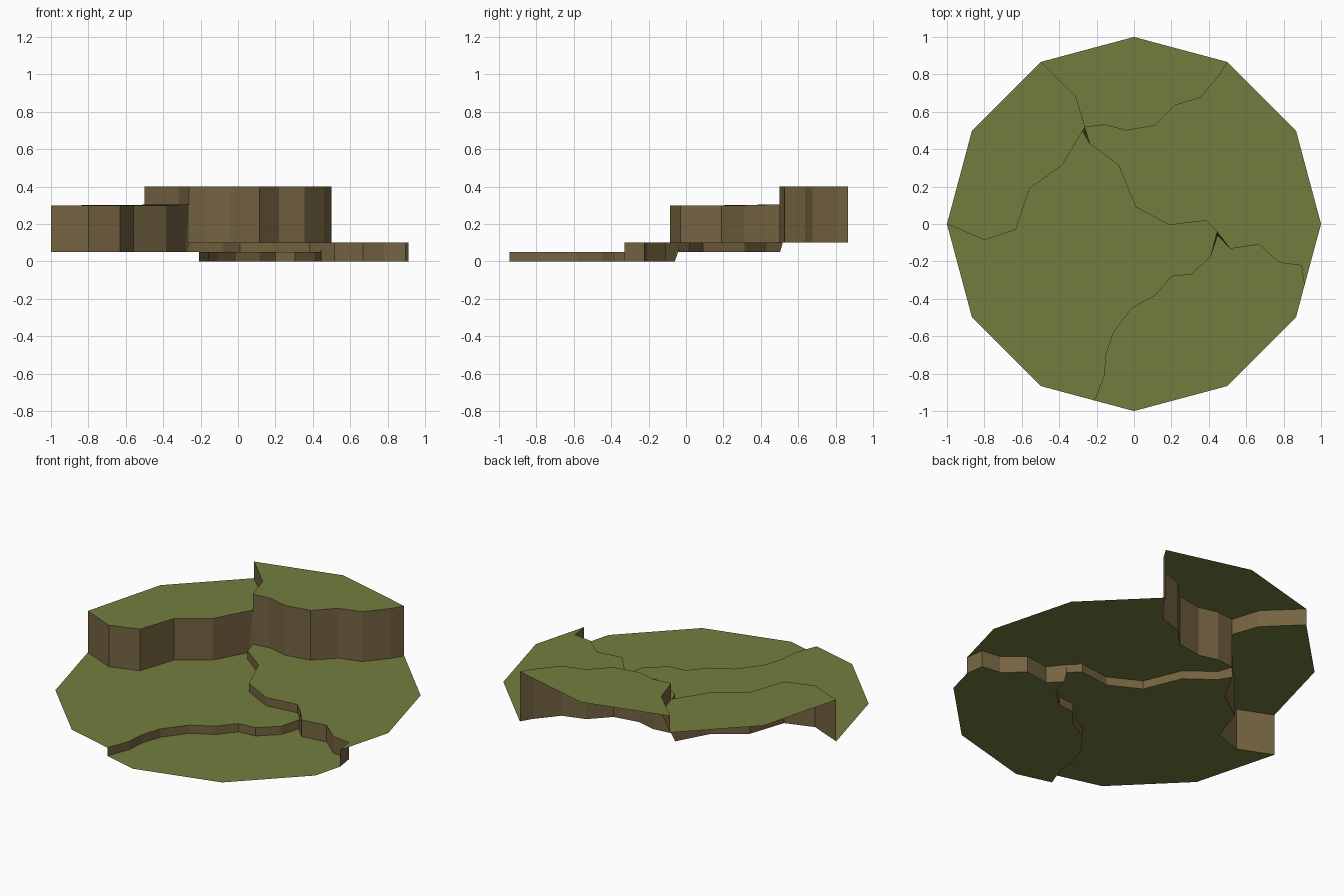
import bpy, math

if "Cube" in bpy.data.objects:
    bpy.data.objects.remove(bpy.data.objects["Cube"])


def material(name, rgb):
    m = bpy.data.materials.new(name)
    m.diffuse_color = (*rgb, 1)
    m.use_nodes = True
    m.node_tree.nodes["Principled BSDF"].inputs["Base Color"].default_value = m.diffuse_color
    return m


GRASS = material("grass green", (0.168, 0.208, 0.047))
EARTH = material("earth brown", (0.178, 0.127, 0.053))


def rim(*degrees):
    return [(math.cos(math.radians(a)), math.sin(math.radians(a))) for a in degrees]


def at(path, z):
    return [(x, y, z) for x, y in path]


def make(name, polygons, mat):
    """Mesh object from 3D polygons, sharing equal points."""
    verts, faces = {}, []
    for poly in polygons:
        face = []
        for p in poly:
            i = verts.setdefault(tuple(round(c, 5) for c in p), len(verts))
            if i not in face:
                face.append(i)
        if len(face) > 2:
            faces.append(face)
    me = bpy.data.meshes.new(name)
    me.from_pydata(list(verts), [], faces)
    me.materials.append(mat)
    bpy.context.collection.objects.link(bpy.data.objects.new(name, me))


def cliff(name, hi, lo, flip=False):
    """Wall strip facing right of the path direction."""
    quads = [(hi[i], lo[i], lo[i + 1], hi[i + 1]) for i in range(len(hi) - 1)]
    make(name, [q[::-1] for q in quads] if flip else quads, EARTH)


# Terrace heights
NORTH, WEST, EAST, MID, SOUTH = 0.4, 0.3, 0.1, 0.05, 0.0

# Junctions where three terraces meet, with their offset lower corners
J, J_LOW = (-0.263, 0.517), (-0.28, 0.503)
K, K_LOW = (0.444, -0.042), (0.447, -0.06)
J_WEST = (*J, 0.305)

# Break lines between terraces (without junction points)
nw = rim(120) + [(-0.315, 0.685)]
ne = [(-0.155, 0.53), (-0.04, 0.5), (0.115, 0.527), (0.22, 0.635),
      (0.355, 0.675), (0.46, 0.8)] + rim(60)
west = rim(180) + [(-0.8, -0.085), (-0.632, -0.03), (-0.558, 0.19), (-0.385, 0.313)]
centre = [(-0.237, 0.43), (-0.082, 0.313), (0.01, 0.09), (0.19, -0.005), (0.383, 0.018)]
south = [(0.41, -0.175), (0.305, -0.27), (0.2, -0.28), (0.115, -0.38), (-0.01, -0.45),
         (-0.11, -0.58), (-0.15, -0.7), (-0.157, -0.81), (-0.209, -0.944)]
east = [(0.515, -0.132), (0.667, -0.11), (0.78, -0.207), (0.895, -0.222), (0.911, -0.33)]

# Grass terraces
make("north_terrace", [at([J] + ne + rim(90) + nw, NORTH)], GRASS)
make("west_terrace", [at(nw[:1] + rim(150) + west, WEST) + [J_WEST] + at(nw[1:], WEST)], GRASS)
make("east_terrace", [at(rim(0, 30) + ne[::-1] + [J] + centre + [K] + east, EAST)], GRASS)
make("middle_terrace", [at(rim(210, 240) + south[::-1] + [K] + centre[::-1]
                           + [J_LOW] + west[::-1], MID)], GRASS)
make("south_terrace", [at(rim(270, 300, 330) + east[::-1] + [K_LOW] + south, SOUTH)], GRASS)

# Earth cliffs
cliff("northwest_cliff", at(nw + [J], NORTH), at(nw, WEST) + [J_WEST])
cliff("northeast_cliff", at([J] + ne, NORTH), at([J] + ne, EAST))
cliff("west_cliff", at(west, WEST) + [J_WEST, J_WEST],
      at(west + [J_LOW], MID) + [(*J, EAST)])
cliff("centre_cliff", at([J] + centre + [K], EAST), at([J_LOW] + centre + [K], MID))
cliff("south_cliff", at([K] + south, MID), at([K_LOW] + south, SOUTH), flip=True)
cliff("east_cliff", at([K, K] + east, EAST),
      [(*K, MID)] + at([K_LOW] + east, SOUTH))
